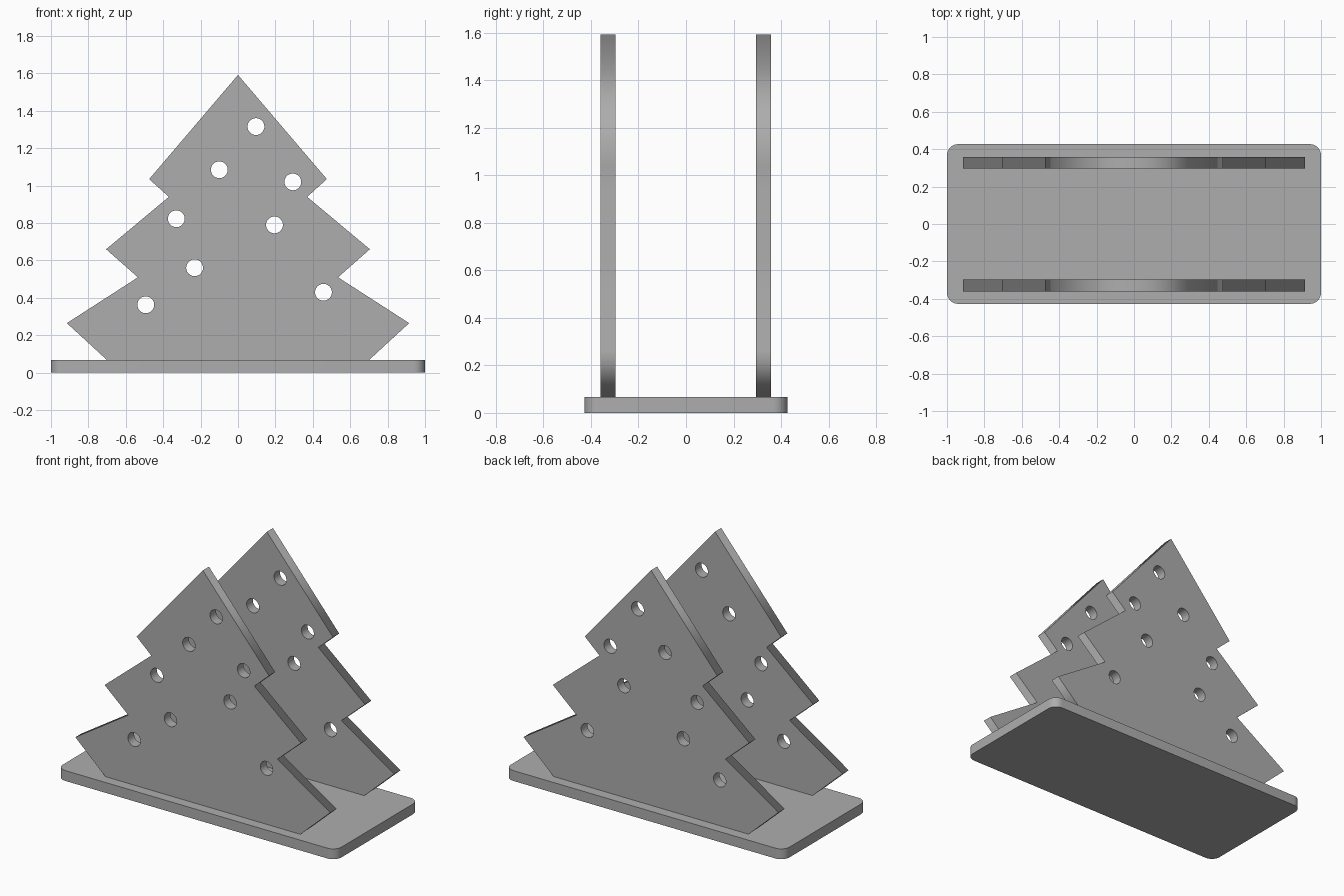
import bpy
import math

if "Cube" in bpy.data.objects:
    bpy.data.objects.remove(bpy.data.objects["Cube"])

gray = bpy.data.materials.new("plain_gray")
gray.diffuse_color = (0.42, 0.42, 0.42, 1)
gray.use_nodes = True
gray.node_tree.nodes["Principled BSDF"].inputs["Base Color"].default_value = gray.diffuse_color


def circle(cx, cy, r, n=32):
    return [(cx + r * math.cos(2 * math.pi * i / n),
             cy + r * math.sin(2 * math.pi * i / n)) for i in range(n)]


def plate(name, loops, thickness):
    """Flat filled outline (first loop) with holes (other loops), as a mesh."""
    curve = bpy.data.curves.new(name, 'CURVE')
    curve.dimensions = '2D'
    curve.fill_mode = 'BOTH'
    curve.extrude = thickness / 2
    for pts in loops:
        spline = curve.splines.new('POLY')
        spline.points.add(len(pts) - 1)
        for p, (x, y) in zip(spline.points, pts):
            p.co = (x, y, 0, 1)
        spline.use_cyclic_u = True
    helper = bpy.data.objects.new(name + "_outline", curve)
    bpy.context.collection.objects.link(helper)
    deps = bpy.context.evaluated_depsgraph_get()
    mesh = bpy.data.meshes.new_from_object(helper.evaluated_get(deps))
    bpy.data.objects.remove(helper)
    mesh.materials.clear()
    mesh.materials.append(gray)
    mesh.name = name
    obj = bpy.data.objects.new(name, mesh)
    bpy.context.collection.objects.link(obj)
    return obj


# Base board with rounded corners
BASE_T, HX, HY, R = 0.067, 1.0, 0.427, 0.06
corners = []
for k, (sx, sy) in enumerate([(1, 1), (-1, 1), (-1, -1), (1, -1)]):
    for i in range(9):
        a = math.pi / 2 * (k + i / 8)
        corners.append((sx * (HX - R) + R * math.cos(a),
                        sy * (HY - R) + R * math.sin(a)))
base = plate("base_board", [corners], BASE_T)
base.location.z = BASE_T / 2

# Tree panels: mirrored outline with round holes
half = [(0.70, BASE_T), (0.915, 0.265), (0.535, 0.51), (0.705, 0.66),
        (0.37, 0.94), (0.475, 1.035)]
outline = half + [(0, 1.592)] + [(-x, z) for x, z in reversed(half)]
holes = [(0.096, 1.316), (-0.10, 1.085), (0.293, 1.02), (-0.33, 0.823),
         (0.195, 0.79), (-0.232, 0.561), (-0.493, 0.363), (0.457, 0.43)]
loops = [outline] + [circle(x, z, 0.045) for x, z in holes]
for name, y in (("front_tree_panel", -0.329), ("back_tree_panel", 0.327)):
    tree = plate(name, loops, 0.063)
    tree.rotation_euler.x = math.pi / 2
    tree.location.y = y
